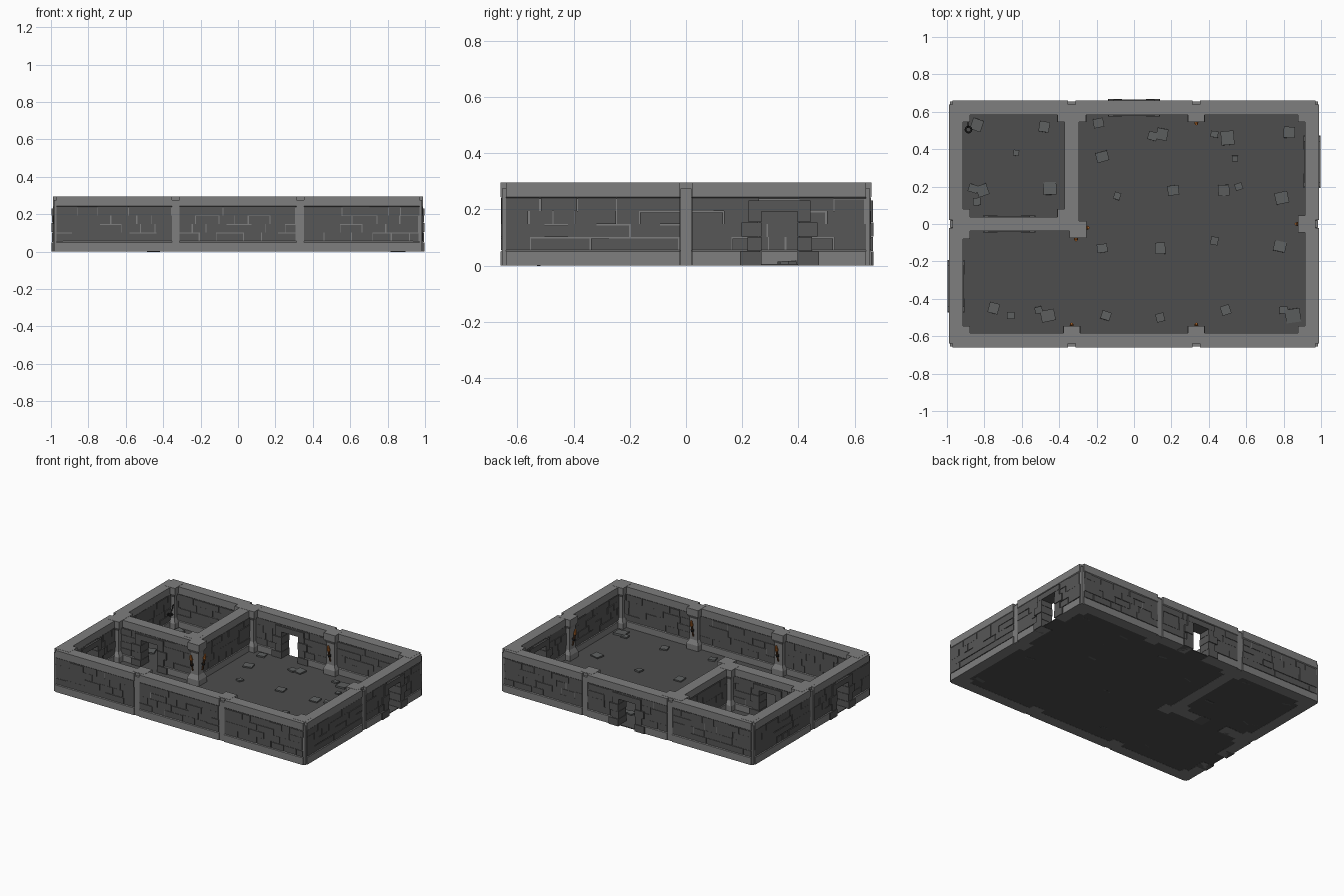
import bpy, bmesh, math, random
from mathutils import Matrix, Vector

if "Cube" in bpy.data.objects:
    bpy.data.objects.remove(bpy.data.objects["Cube"])

random.seed(4)
H = 0.295            # wall height
CX, CY = 0.952, 0.622  # centre lines of outer walls
TH = 0.333           # bay division
DOOR_W, DOOR_H = 0.07, 0.195


def material(name, rgb):
    m = bpy.data.materials.new(name)
    m.diffuse_color = (*rgb, 1)
    m.use_nodes = True
    m.node_tree.nodes["Principled BSDF"].inputs["Base Color"].default_value = m.diffuse_color
    return m


TRIM = material("pale_stone", (0.21, 0.21, 0.21))
BRICK = material("dark_brick", (0.095, 0.095, 0.095))
FLOOR = material("floor_stone", (0.075, 0.075, 0.075))
SLAB = material("slab_stone", (0.11, 0.115, 0.115))
IRON = material("iron", (0.02, 0.02, 0.02))
WOOD = material("torch_wood", (0.12, 0.05, 0.02))
FLAME = material("torch_ember", (0.55, 0.17, 0.03))


def finish(bm, name, mat):
    bmesh.ops.recalc_face_normals(bm, faces=bm.faces)
    me = bpy.data.meshes.new(name)
    bm.to_mesh(me)
    bm.free()
    ob = bpy.data.objects.new(name, me)
    me.materials.append(mat)
    bpy.context.collection.objects.link(ob)
    return ob


def prism(bm, axis, fixed, profile, t0, t1):
    """Extrude an (offset, z) profile along a wall from t0 to t1."""
    def place(t, o, z):
        return (t, fixed + o, z) if axis == "x" else (fixed + o, t, z)
    ends = [[bm.verts.new(place(t, o, z)) for o, z in profile] for t in (t0, t1)]
    n = len(profile)
    bm.faces.new(ends[0])
    bm.faces.new(ends[1])
    for i in range(n):
        j = (i + 1) % n
        bm.faces.new((ends[0][i], ends[0][j], ends[1][j], ends[1][i]))


def rect(o0, o1, z0, z1):
    return [(o0, z0), (o1, z0), (o1, z1), (o0, z1)]


def wall_profile(z0=0.0):
    side = [(0.038, 0), (0.038, 0.05), (0.031, 0.056)] if z0 == 0 else [(0.031, z0)]
    side += [(0.031, 0.238), (0.038, 0.244), (0.038, H)]
    return side + [(-o, z) for o, z in reversed(side)]


def frustum(bm, x, y, levels):
    """Square stack of (half size, z) rings."""
    rings = [[bm.verts.new((x + sx * h, y + sy * h, z))
              for sx, sy in ((-1, -1), (1, -1), (1, 1), (-1, 1))] for h, z in levels]
    bm.faces.new(rings[0])
    bm.faces.new(rings[-1])
    for a, b in zip(rings, rings[1:]):
        for i in range(4):
            j = (i + 1) % 4
            bm.faces.new((a[i], a[j], b[j], b[i]))


def brick_courses(bm, axis, fixed, t0, t1, door):
    rows, zlo, zhi = 4, 0.056, 0.241
    rh = (zhi - zlo) / rows
    for r in range(rows):
        z = zlo + r * rh
        spans = [(t0, t1)]
        if door is not None and z < DOOR_H:
            spans = [(t0, door - DOOR_W), (door + DOOR_W, t1)]
        for a, b in spans:
            for s in (-1, 1):
                t = a
                while t < b - 0.001:
                    e = t + random.uniform(0.06, 0.15)
                    if b - e < 0.05:
                        e = b
                    gt, gz = random.choice((0, 0.004, 0.007)), random.choice((0, 0, 0.005))
                    d = random.uniform(0.0345, 0.037)
                    prism(bm, axis, fixed, rect(s * 0.029, s * d, z, z + rh - gz), t, e - gt)
                    t = e


def wall(name, axis, fixed, a, b, notches=(), out=0, door=None):
    trim, bricks = bmesh.new(), bmesh.new()
    cuts = [a] + [v for n in notches for v in (n - 0.021, n + 0.021)] + [b]
    for t0, t1 in zip(cuts[::2], cuts[1::2]):
        d = door if door is not None and t0 < door < t1 else None
        if d is None:
            prism(trim, axis, fixed, wall_profile(), t0, t1)
        else:
            prism(trim, axis, fixed, wall_profile(), t0, d - DOOR_W)
            prism(trim, axis, fixed, wall_profile(), d + DOOR_W, t1)
            prism(trim, axis, fixed, wall_profile(DOOR_H), d - DOOR_W, d + DOOR_W)
        brick_courses(bricks, axis, fixed, t0, t1, d)
    # recessed posts between the bays, with a shallow slot on the outer face
    for n in notches:
        prism(trim, axis, fixed, rect(-out * 0.038, out * 0.018, 0, H), n - 0.021, n + 0.021)
        prism(trim, axis, fixed, rect(0, out * 0.032, 0, 0.275), n - 0.019, n + 0.019)
    finish(trim, name + "_trim", TRIM)
    finish(bricks, name + "_bricks", BRICK)
    if door is not None:
        frame = bmesh.new()
        for s in (-1, 1):
            for i, w in enumerate((0.14, 0.115, 0.135, 0.11)):
                z0 = i * 0.052
                lo, hi = sorted((door + s * (DOOR_W - 0.006), door + s * w))
                o = 0.046 if i % 2 == 0 else 0.043
                prism(frame, axis, fixed, rect(-o, o, z0, min(z0 + 0.05, DOOR_H)), lo, hi)
        prism(frame, axis, fixed, rect(-0.044, 0.044, DOOR_H - 0.002, 0.232), door - 0.11, door + 0.11)
        finish(frame, name + "_door_frame", BRICK)


# Walls
wall("front_wall", "x", -CY, -0.97, 0.97, (-TH, TH), -1)
wall("back_wall", "x", CY, -0.97, 0.97, (-TH, TH), 1, door=0.0)
wall("left_wall", "y", -CX, -0.64, 0.64, (0,), -1, door=-TH)
wall("right_wall", "y", CX, -0.64, 0.64, (0,), 1, door=TH)
wall("cell_front_wall", "x", 0, -CX, -0.30, door=-0.667)
wall("cell_side_wall", "y", -TH, 0.0, CY)

# Corner posts outside, pillars inside
bm = bmesh.new()
for sx in (-1, 1):
    for sy in (-1, 1):
        frustum(bm, sx * 0.96, sy * 0.63, [(0.024, 0), (0.024, 0.275)])
finish(bm, "corner_posts", TRIM)

pillars = [(sx * 0.922, sy * 0.591) for sx in (-1, 1) for sy in (-1, 1)]
pillars += [(TH, 0.591), (TH, -0.591), (-TH, -0.591), (0.922, 0)]
pillars += [(-0.365, 0.591), (-0.301, 0.591), (-0.365, 0.034), (-0.3, -0.03),
            (-0.922, 0.034), (-0.922, -0.034)]
bm = bmesh.new()
for x, y in pillars:
    frustum(bm, x, y, [(0.046, 0), (0.046, 0.045), (0.032, 0.075), (0.032, 0.225),
                       (0.045, 0.25), (0.045, H + 0.001)])
finish(bm, "pillars", TRIM)

# Floor
bm = bmesh.new()
prism(bm, "x", 0, rect(-0.65, 0.65, 0.001, 0.006), -0.98, 0.98)
finish(bm, "floor", FLOOR)

# Raised flagstones, (x, y, size)
stones = [(-.84, .53, .06), (-.48, .52, .055), (-.63, .38, .03), (-.86, .19, .05), (-.81, .18, .06),
          (-.84, .12, .04), (-.45, .19, .07), (-.17, .36, .065), (-.19, .54, .055), (.10, .47, .05),
          (.15, .48, .06), (-.09, .15, .035), (.21, .18, .06), (.43, .48, .04), (.50, .46, .07),
          (.83, .49, .06), (.54, .35, .03), (.48, .18, .06), (.56, .20, .04), (.79, .14, .07),
          (-.75, -.45, .055), (-.66, -.49, .04), (-.46, -.49, .075), (-.51, -.46, .04),
          (-.17, -.13, .055), (-.15, -.49, .05), (.14, -.13, .055), (.14, -.50, .045),
          (.43, -.09, .04), (.49, -.46, .05), (.78, -.12, .065), (.85, -.49, .08), (.80, -.46, .045)]
bm = bmesh.new()
for x, y, s in stones:
    m = (Matrix.Translation((x, y, 0.009)) @ Matrix.Rotation(random.uniform(-0.35, 0.35), 4, "Z")
         @ Matrix.Rotation(random.uniform(-0.08, 0.08), 4, "X")
         @ Matrix.Diagonal((s, s * random.uniform(0.8, 1.1), 0.014, 1)))
    bmesh.ops.create_cube(bm, size=1, matrix=m)
finish(bm, "flagstones", SLAB)


def cone(bm, loc, tilt, r1, r2, depth, seg=8):
    m = Matrix.Translation(loc) @ Vector((0, 0, 1)).rotation_difference(tilt).to_matrix().to_4x4()
    bmesh.ops.create_cone(bm, cap_ends=True, segments=seg, radius1=r1, radius2=r2,
                          depth=depth, matrix=m)


# Wall torches: position on the pillar face and direction they face
torches = [((TH, .559), (0, -1)), ((TH, -.559), (0, 1)), ((-TH, -.559), (0, 1)),
           ((.89, 0), (-1, 0)), ((-.268, -.02), (1, 0)), ((-.31, -.062), (0, -1))]
wood, ember, iron = bmesh.new(), bmesh.new(), bmesh.new()
for (x, y), (dx, dy) in torches:
    d = Vector((dx, dy, 0))
    p = Vector((x, y, 0))
    tilt = (d * 0.2 + Vector((0, 0, 1))).normalized()
    cone(wood, p + d * 0.012 + Vector((0, 0, 0.145)), tilt, 0.005, 0.008, 0.09)
    cone(ember, p + d * 0.022 + Vector((0, 0, 0.2)), tilt, 0.011, 0.006, 0.035)
    cone(iron, p + d * 0.012 + Vector((0, 0, 0.145)), tilt, 0.010, 0.011, 0.014)
    cone(iron, p + d * 0.006 + Vector((0, 0, 0.145)), d, 0.006, 0.006, 0.014)
finish(wood, "torch_handles", WOOD)
finish(ember, "torch_heads", FLAME)
finish(iron, "torch_brackets", IRON)

# Iron shackle hanging in the cell
bpy.ops.mesh.primitive_torus_add(major_segments=12, minor_segments=6, major_radius=0.016,
                                 minor_radius=0.005, location=(-0.885, 0.505, 0.125))
ring = bpy.context.object
ring.name = "cell_shackle_ring"
ring.data.materials.append(IRON)
bm = bmesh.new()
for i in range(4):
    cone(bm, (-0.888, 0.52 + i * 0.008, 0.135 + i * 0.013),
         Vector((0, 0.45, 0.9)), 0.004, 0.004, 0.014, 6)
finish(bm, "cell_shackle_chain", IRON)
